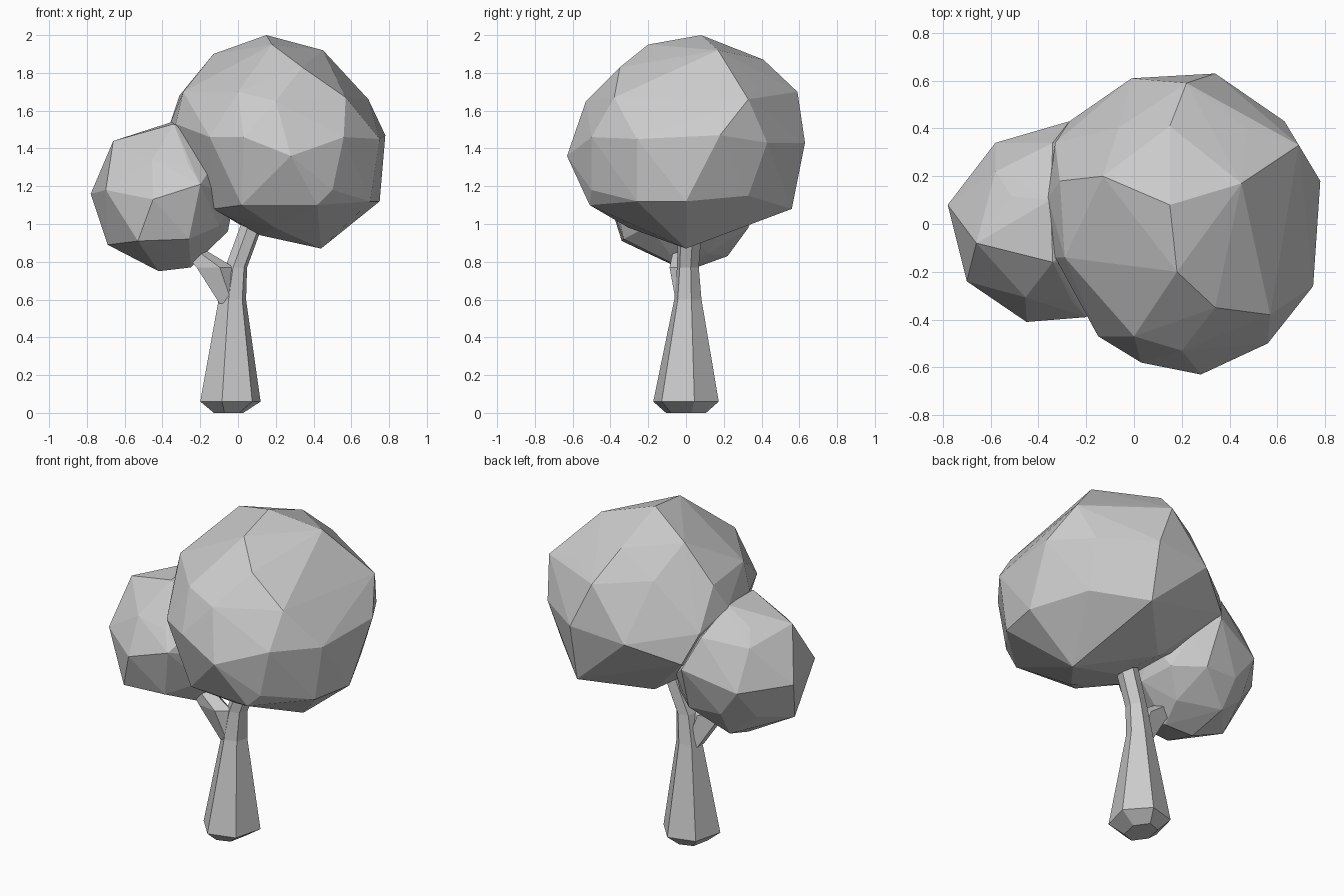
import bpy, bmesh, math
from mathutils import Vector, Matrix


def finish(bm, name):
    bmesh.ops.recalc_face_normals(bm, faces=bm.faces)
    mesh = bpy.data.meshes.new(name)
    bm.to_mesh(mesh)
    bm.free()
    obj = bpy.data.objects.new(name, mesh)
    bpy.context.collection.objects.link(obj)
    return obj


def foliage(name, center, radii, turn, bumps):
    """Faceted ball whose nearest corners are pulled out to the given bumps."""
    ball = bmesh.new()
    bmesh.ops.create_icosphere(ball, subdivisions=2, radius=1,
                               matrix=Matrix.Rotation(turn, 4, 'Z'))
    c = Vector(center)
    pts = [c + Vector(a * b for a, b in zip(v.co, radii)) for v in ball.verts]
    ball.free()
    free = set(range(len(pts)))
    for b in bumps:
        b = Vector(b)
        i = min(free, key=lambda k: (pts[k] - b).length)
        pts[i] = b
        free.discard(i)
    bm = bmesh.new()
    for p in pts:
        bm.verts.new(p)
    bmesh.ops.convex_hull(bm, input=bm.verts[:])
    loose = [v for v in bm.verts if not v.link_faces]
    bmesh.ops.delete(bm, geom=loose, context='VERTS')
    return finish(bm, name)


def limb(name, rings, sides=6, turn=0.0):
    """Loft through level rings given as (x, y, z, x radius, y radius)."""
    bm = bmesh.new()
    loops = []
    for x, y, z, rx, ry in rings:
        loops.append([bm.verts.new((x + rx * math.cos(turn + k * math.tau / sides),
                                    y + ry * math.sin(turn + k * math.tau / sides), z))
                      for k in range(sides)])
    for a, b in zip(loops, loops[1:]):
        for k in range(sides):
            n = (k + 1) % sides
            bm.faces.new((a[k], a[n], b[n], b[k]))
    bm.faces.new(loops[0][::-1])
    bm.faces.new(loops[-1])
    return finish(bm, name)


# Large crown
foliage("large_crown", (0.20, 0, 1.44), (0.54, 0.58, 0.54), 0.3, [
    (0.15, 0.08, 2.0), (0.45, 0.17, 1.92), (0.18, -0.20, 1.95), (0.34, -0.35, 1.83),
    (0.22, 0.59, 1.70), (0.34, 0.63, 1.43), (0.28, -0.63, 1.36), (0.69, 0.33, 1.66),
    (0.75, -0.26, 1.45), (0.78, 0.18, 1.47), (0.75, 0.0, 1.12), (0.44, 0.0, 0.87),
    (0.50, -0.50, 1.18), (0.63, 0.43, 1.43), (-0.13, 0.20, 1.90), (-0.01, 0.61, 1.40),
    (0.02, -0.48, 1.10), (0.42, -0.51, 1.10), (0.34, 0.56, 1.08), (0.70, -0.26, 1.12),
    (0.60, 0.33, 1.15), (0.57, -0.38, 1.67), (0.56, -0.50, 1.46), (0.03, -0.58, 1.46),
    (0.20, -0.53, 1.65), (0.0, -0.47, 1.70), (-0.15, -0.47, 1.46), (-0.29, -0.14, 1.70),
    (-0.31, 0.18, 1.68), (0.15, 0.41, 1.87), (0.12, 0.0, 0.94), (-0.13, -0.25, 1.08),
    (-0.36, 0.11, 1.53), (-0.33, -0.14, 1.53), (-0.33, 0.34, 1.45), (-0.27, 0.43, 1.28)])

# Small crown
foliage("small_crown", (-0.36, 0, 1.15), (0.36, 0.38, 0.36), 0.0, [
    (-0.78, 0.08, 1.16), (-0.70, -0.24, 1.18), (-0.69, -0.06, 0.89), (-0.66, -0.08, 1.44),
    (-0.35, 0.10, 1.54), (-0.58, 0.34, 1.15), (-0.45, -0.41, 1.13), (-0.42, 0.0, 0.75),
    (-0.27, 0.43, 1.25), (-0.58, 0.22, 1.38), (-0.34, -0.16, 1.53), (-0.26, -0.33, 0.92),
    (-0.25, -0.03, 0.77), (-0.53, -0.34, 0.91), (-0.45, 0.22, 0.83), (-0.25, 0.33, 0.98),
    (-0.20, -0.39, 1.21), (-0.34, 0.34, 1.43)])

# Trunk, flaring to the foot
limb("trunk", [(-0.05, 0, 0.0, 0.08, 0.11), (-0.04, 0, 0.06, 0.165, 0.18),
               (-0.03, 0.01, 0.60, 0.075, 0.075), (-0.01, 0.01, 0.77, 0.06, 0.06),
               (0.06, 0.02, 0.96, 0.06, 0.065), (0.09, 0.02, 1.05, 0.06, 0.065)], turn=0.25)

# Side branch to the small crown
limb("branch", [(-0.05, 0, 0.58, 0.06, 0.055), (-0.13, -0.03, 0.77, 0.11, 0.06),
                (-0.24, -0.02, 0.86, 0.07, 0.05)], sides=5)
